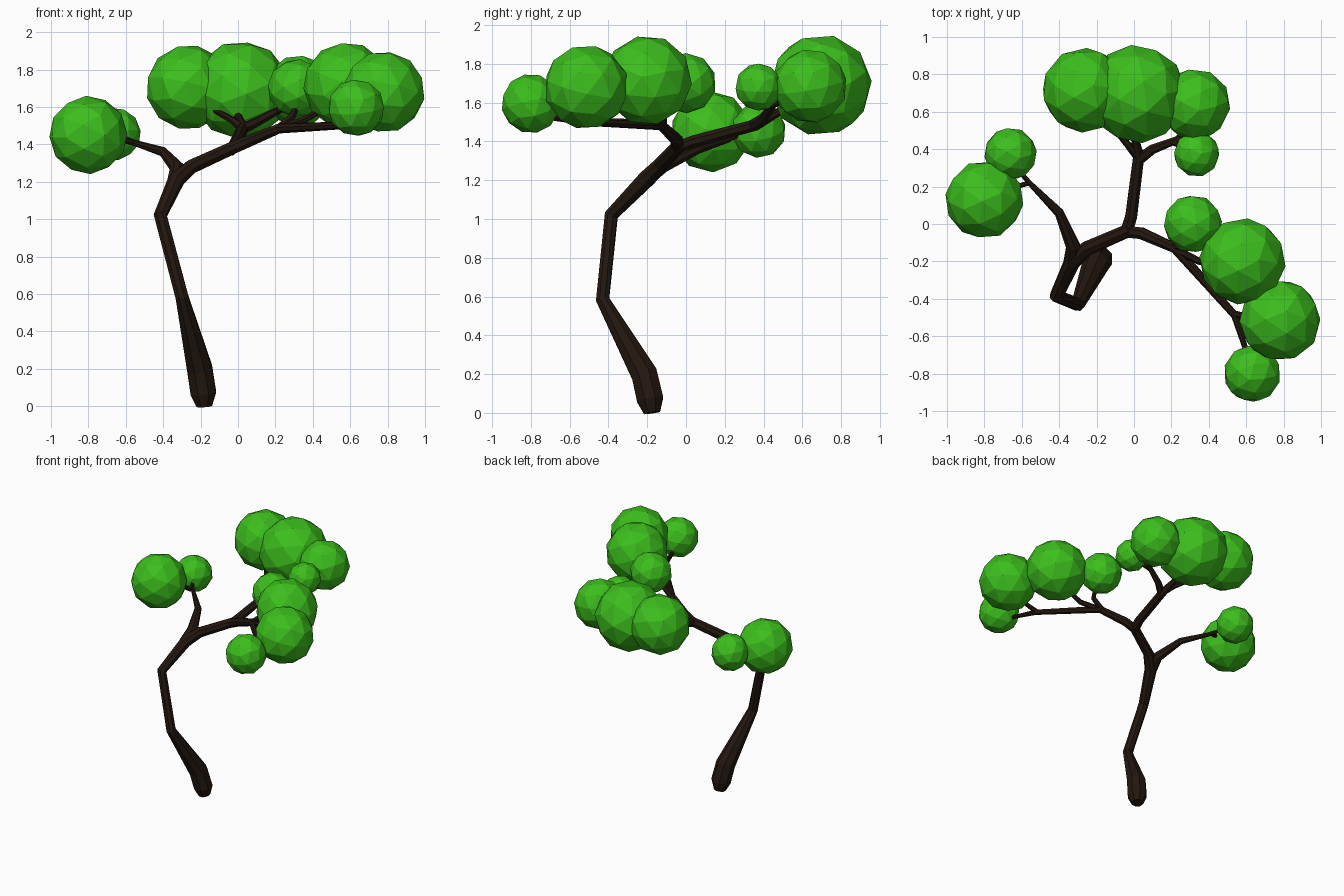
import bpy, bmesh, math, random
from mathutils import Vector, Euler

random.seed(4)


def material(name, rgb):
    m = bpy.data.materials.new(name)
    m.diffuse_color = (*rgb, 1)
    return m


BARK = material("bark", (0.018, 0.009, 0.005))
LEAF = material("leaf", (0.045, 0.52, 0.012))


def finish(name, bm, mat):
    bmesh.ops.recalc_face_normals(bm, faces=bm.faces)
    mesh = bpy.data.meshes.new(name)
    bm.to_mesh(mesh)
    bm.free()
    mesh.materials.append(mat)
    ob = bpy.data.objects.new(name, mesh)
    bpy.context.collection.objects.link(ob)
    return ob


def limb(name, path, sides=8):
    """Faceted tapering tube through (x, y, z, radius) points."""
    bm = bmesh.new()
    pts = [Vector(p[:3]) for p in path]
    rings = []
    side = None
    for i, p in enumerate(pts):
        a = (p - pts[i - 1]).normalized() if i else Vector()
        b = (pts[i + 1] - p).normalized() if i < len(pts) - 1 else Vector()
        t = (a + b).normalized()
        # carry the ring's side direction along the path so it does not twist
        ref = side or (Vector((1, 0, 0)) if abs(t.x) < 0.7 else Vector((0, 0, 1)))
        side = (ref - t * ref.dot(t)).normalized()
        up = t.cross(side)
        ring = []
        for k in range(sides):
            ang = math.tau * (k + 0.5) / sides
            ring.append(bm.verts.new(p + path[i][3] * (side * math.cos(ang) + up * math.sin(ang))))
        rings.append(ring)
    for r0, r1 in zip(rings, rings[1:]):
        for k in range(sides):
            n = (k + 1) % sides
            bm.faces.new((r0[k], r0[n], r1[n], r1[k]))
    bm.faces.new(rings[0][::-1])
    bm.faces.new(rings[-1])
    return finish(name, bm, BARK)


def leaf_ball(name, x, y, z, r):
    bm = bmesh.new()
    bmesh.ops.create_icosphere(bm, subdivisions=2, radius=r * 1.01)
    turn = Euler([random.uniform(0, math.tau) for _ in range(3)]).to_matrix()
    bmesh.ops.rotate(bm, verts=bm.verts, cent=(0, 0, 0), matrix=turn)
    ob = finish(name, bm, LEAF)
    ob.location = (x, y, z)


# Trunk, continuing to the upper fork
limb("trunk", [(-0.18, -0.175, 0.0, 0.045), (-0.185, -0.185, 0.07, 0.074),
               (-0.205, -0.215, 0.2, 0.073), (-0.30, -0.43, 0.585, 0.037),
               (-0.415, -0.385, 1.02, 0.037), (-0.33, -0.20, 1.21, 0.046),
               (-0.25, -0.13, 1.28, 0.040), (-0.02, -0.03, 1.385, 0.036)])

# Main branches
limb("left_branch", [(-0.34, -0.21, 1.20, 0.040), (-0.325, -0.12, 1.275, 0.040),
                     (-0.40, 0.06, 1.36, 0.026), (-0.56, 0.22, 1.41, 0.016),
                     (-0.66, 0.19, 1.43, 0.013)])
limb("back_branch", [(-0.04, -0.04, 1.37, 0.034), (-0.015, 0.04, 1.40, 0.034),
                     (0.025, 0.36, 1.485, 0.032), (0.0, 0.48, 1.55, 0.020)])
limb("right_branch", [(-0.05, -0.04, 1.37, 0.034), (0.04, -0.05, 1.41, 0.034),
                      (0.22, -0.13, 1.485, 0.028), (0.54, -0.49, 1.50, 0.021),
                      (0.60, -0.68, 1.52, 0.014)])

# Twigs into the foliage
twigs = [
    [(-0.55, 0.21, 1.41, 0.015), (-0.62, 0.29, 1.44, 0.012)],
    [(0.02, 0.34, 1.48, 0.030), (0.10, 0.40, 1.52, 0.026), (0.23, 0.45, 1.59, 0.020),
     (0.31, 0.52, 1.63, 0.014)],
    [(0.20, 0.44, 1.575, 0.018), (0.30, 0.40, 1.63, 0.012)],
    [(0.02, 0.36, 1.49, 0.025), (-0.03, 0.42, 1.53, 0.020), (-0.16, 0.58, 1.60, 0.014)],
    [(0.21, -0.12, 1.48, 0.024), (0.29, -0.12, 1.55, 0.020), (0.33, -0.04, 1.64, 0.014)],
    [(0.23, -0.14, 1.49, 0.022), (0.35, -0.20, 1.53, 0.019), (0.48, -0.21, 1.60, 0.014)],
    [(0.53, -0.48, 1.50, 0.019), (0.68, -0.51, 1.57, 0.014)],
]
for i, t in enumerate(twigs):
    limb(f"twig_{i + 1}", t, 6)

# Foliage clumps: x, y, z, radius
clumps = [
    (-0.80, 0.13, 1.45, 0.208), (-0.66, 0.375, 1.455, 0.140),
    (-0.265, 0.715, 1.705, 0.226), (0.015, 0.695, 1.69, 0.262),
    (0.325, 0.64, 1.685, 0.190), (0.335, 0.375, 1.68, 0.122),
    (0.315, 0.0, 1.70, 0.155), (0.58, -0.20, 1.715, 0.230),
    (0.78, -0.515, 1.68, 0.217), (0.632, -0.80, 1.595, 0.152),
]
for i, c in enumerate(clumps):
    leaf_ball(f"foliage_{i + 1}", *c)
